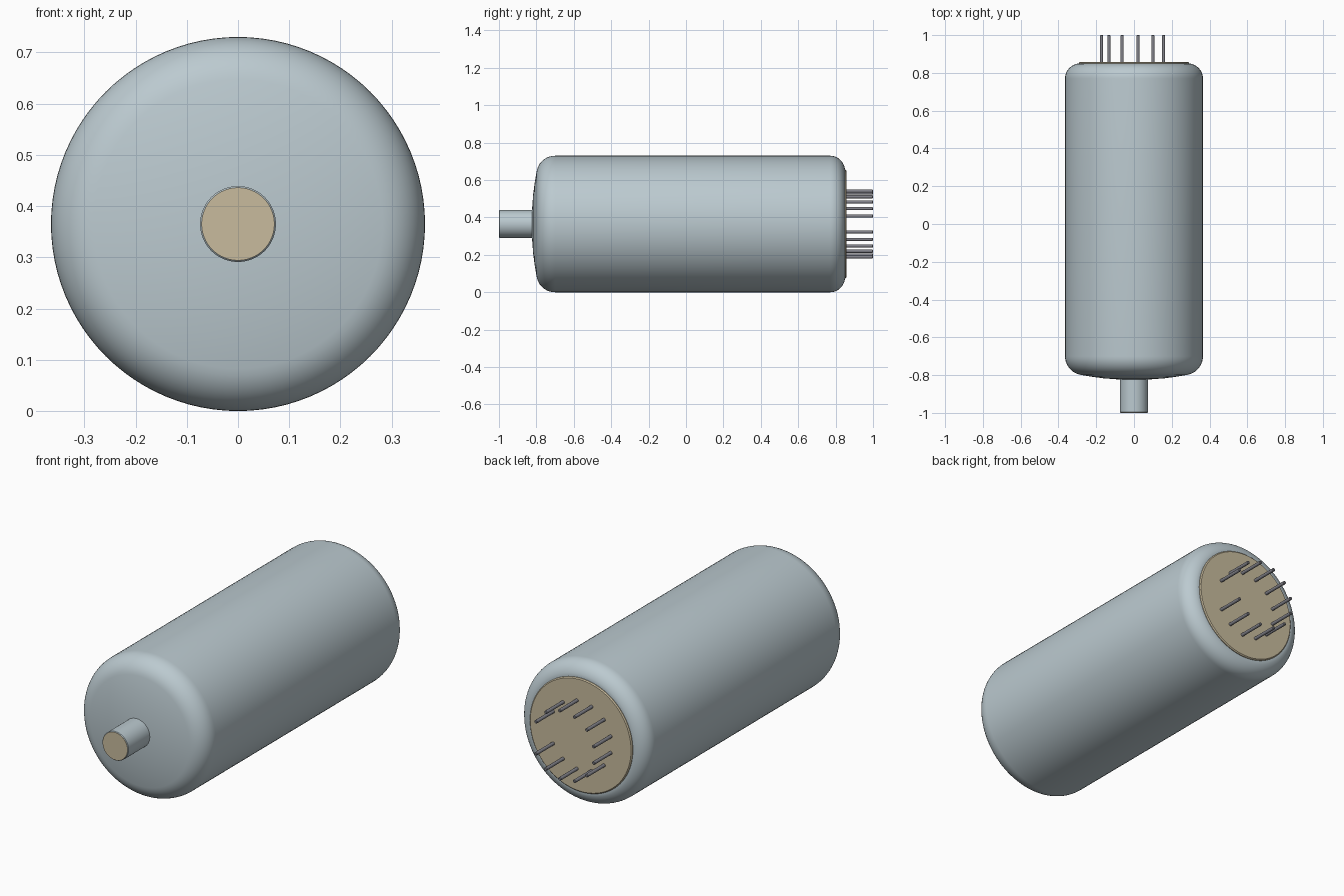
import bpy, bmesh, math
from mathutils import Matrix, Vector

cube = bpy.data.objects.get("Cube")
if cube:
    bpy.data.objects.remove(cube, do_unlink=True)

AXIS_Z = 0.365  # height of the tube's long axis


def material(name, rgb):
    m = bpy.data.materials.new(name)
    m.use_nodes = True
    m.diffuse_color = (*rgb, 1)
    m.node_tree.nodes["Principled BSDF"].inputs["Base Color"].default_value = (*rgb, 1)
    return m


glass = material("pale blue glass", (0.50, 0.59, 0.63))
tan = material("tan base", (0.58, 0.50, 0.34))
metal = material("dark metal", (0.22, 0.22, 0.25))


def lathe(name, profile, mat, steps=96, x=0, z=AXIS_Z):
    """Turn (radius, y) points round a line parallel to y."""
    bm = bmesh.new()
    verts = [bm.verts.new((r, y, 0)) for r, y in profile]
    edges = [bm.edges.new(pair) for pair in zip(verts, verts[1:])]
    bmesh.ops.spin(bm, geom=verts + edges, cent=(0, 0, 0), axis=(0, 1, 0),
                   angle=math.tau, steps=steps, use_duplicate=False)
    bmesh.ops.remove_doubles(bm, verts=bm.verts, dist=1e-5)
    bmesh.ops.recalc_face_normals(bm, faces=bm.faces)
    mesh = bpy.data.meshes.new(name)
    bm.to_mesh(mesh)
    bm.free()
    mesh.materials.append(mat)
    ob = bpy.data.objects.new(name, mesh)
    ob.location = (x, 0, z)
    bpy.context.collection.objects.link(ob)
    bpy.ops.object.select_all(action='DESELECT')
    ob.select_set(True)
    bpy.context.view_layer.objects.active = ob
    bpy.ops.object.shade_smooth_by_angle(angle=math.radians(35))
    return ob


def arc(cr, cy, rr, ry, start, end, n=10):
    """Elliptical arc of (radius, y) points, angles in degrees."""
    angles = [math.radians(start + (end - start) * i / n) for i in range(n + 1)]
    return [(cr + rr * math.cos(a), cy + ry * math.sin(a)) for a in angles]


# Glass envelope: shallow domed front, rounded shoulders, open toward the base
dome = [(0, -0.825), (0.08, -0.823), (0.16, -0.817), (0.22, -0.809)]
lathe("envelope", dome + arc(0.265, -0.70, 0.10, 0.10, -80, 0)
      + arc(0.285, 0.77, 0.08, 0.08, 0, 80) + [(0.285, 0.848), (0, 0.848)], glass)

# Front stem with its tan end face
lathe("front_stem", [(0.074, -0.81), (0.074, -0.996), (0.071, -0.999), (0, -0.999)], glass, 64)
lathe("stem_end", [(0.071, -0.998), (0.071, -1.0), (0, -1.0)], tan, 64)

# Base disc at the back
lathe("base_disc", [(0.292, 0.842), (0.292, 0.852), (0.287, 0.857), (0, 0.857)], tan)

# Ring of pins: thirteen places, with the one on the +x side left empty
for i in range(1, 13):
    a = math.tau * i / 13
    lathe(f"pin_{i}", [(0, 0.85), (0.0085, 0.85), (0.0085, 0.997), (0.006, 1.0), (0, 1.0)],
          metal, 16, 0.177 * math.cos(a), AXIS_Z + 0.177 * math.sin(a))
